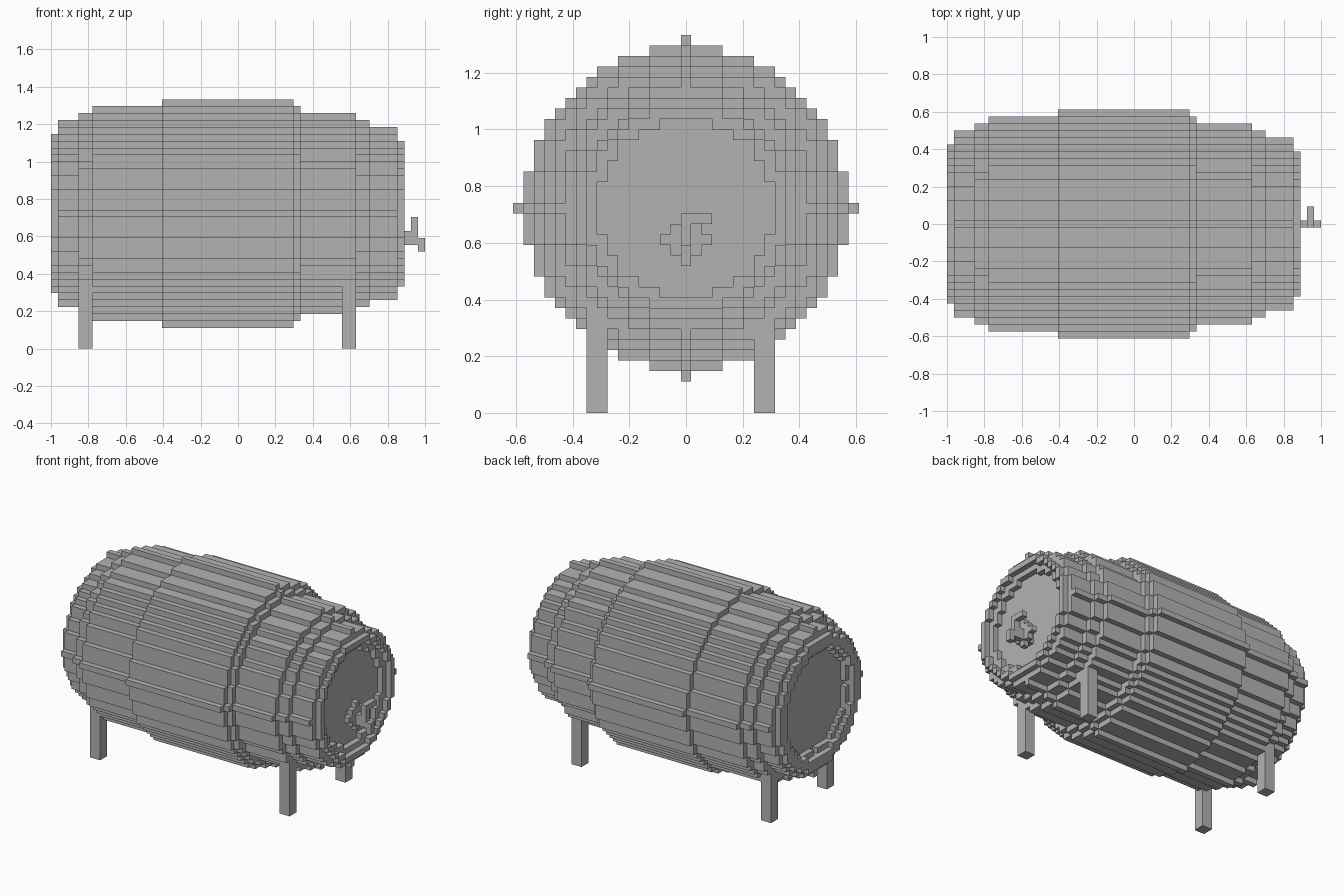
import bpy
import bmesh
from mathutils import Vector

cube = bpy.data.objects.get("Cube")
if cube:
    bpy.data.objects.remove(cube, do_unlink=True)

UNIT = 2 / 54      # edge of one block
MID = 19           # block row of the barrel axis

grey = bpy.data.materials.new("plain_grey")
grey.use_nodes = True
colour = (0.45, 0.45, 0.45, 1)
grey.diffuse_color = colour
grey.node_tree.nodes["Principled BSDF"].inputs["Base Color"].default_value = colour


def block_object(name, cells):
    """Make one object from the outer faces of a set of grid blocks."""
    bm = bmesh.new()
    corners = {}

    def vert(p):
        if p not in corners:
            x, y, z = p
            corners[p] = bm.verts.new(Vector((x - 27, y - 0.5, z)) * UNIT)
        return corners[p]

    for cell in cells:
        for axis in range(3):
            u, v = (axis + 1) % 3, (axis + 2) % 3
            for side in (0, 1):
                near = list(cell)
                near[axis] += 2 * side - 1
                if tuple(near) in cells:
                    continue
                ring = []
                for du, dv in ((0, 0), (1, 0), (1, 1), (0, 1)):
                    p = list(cell)
                    p[axis] += side
                    p[u] += du
                    p[v] += dv
                    ring.append(vert(tuple(p)))
                bm.faces.new(ring if side else ring[::-1])
    mesh = bpy.data.meshes.new(name)
    bm.to_mesh(mesh)
    bm.free()
    mesh.materials.append(grey)
    obj = bpy.data.objects.new(name, mesh)
    bpy.context.collection.objects.link(obj)
    return obj


def box(xs, ys, zs):
    return {(x, y, z) for x in range(*xs) for y in range(*ys) for z in range(*zs)}


def disc(xs, radius, ridge=0):
    """Round slab along x; a ridge adds single blocks on the four axes."""
    r = int(radius)
    flat = {(y, z) for y in range(-r, r + 1) for z in range(-r, r + 1)
            if y * y + z * z <= radius * radius}
    if ridge:
        flat |= {(ridge, 0), (-ridge, 0), (0, ridge), (0, -ridge)}
    return {(x, y, z + MID) for x in range(*xs) for y, z in flat}


# Barrel body: stepped slabs, widest in the middle
body = disc((0, 1), 11.5) | disc((50, 51), 10.5)
for start, end, ridge in ((1, 4, 13), (4, 6, 14), (6, 16, 15), (16, 35, 16),
                          (35, 36, 15), (36, 44, 14), (44, 46, 13), (46, 50, 12)):
    body |= disc((start, end), ridge - 0.5, ridge)

# Recessed barrel heads
body -= disc((0, 1), 9.5) | disc((1, 2), 9)
body -= disc((50, 51), 9.5) | disc((49, 50), 8.5)
block_object("barrel_body", body)

# Legs
for end, x in (("right", 4), ("left", 42)):
    for face, y in (("front", -9), ("back", 7)):
        block_object(f"{face}_{end}_leg", box((x, x + 2), (y, y + 2), (0, 9)) - body)

# Tap: diamond flange, neck, handle and spout
flange = {(50, y, z) for y in range(-2, 3) for z in range(14, 19)
          if abs(y) + abs(z - 16) <= 2}
block_object("tap_flange", flange)
block_object("tap_neck", box((49, 50), (0, 1), (15, 17)) | box((51, 53), (0, 1), (15, 17)))
block_object("tap_handle", box((52, 53), (0, 1), (17, 19)) | box((52, 53), (0, 3), (18, 19)))
block_object("tap_spout", box((53, 54), (0, 1), (14, 16)))
